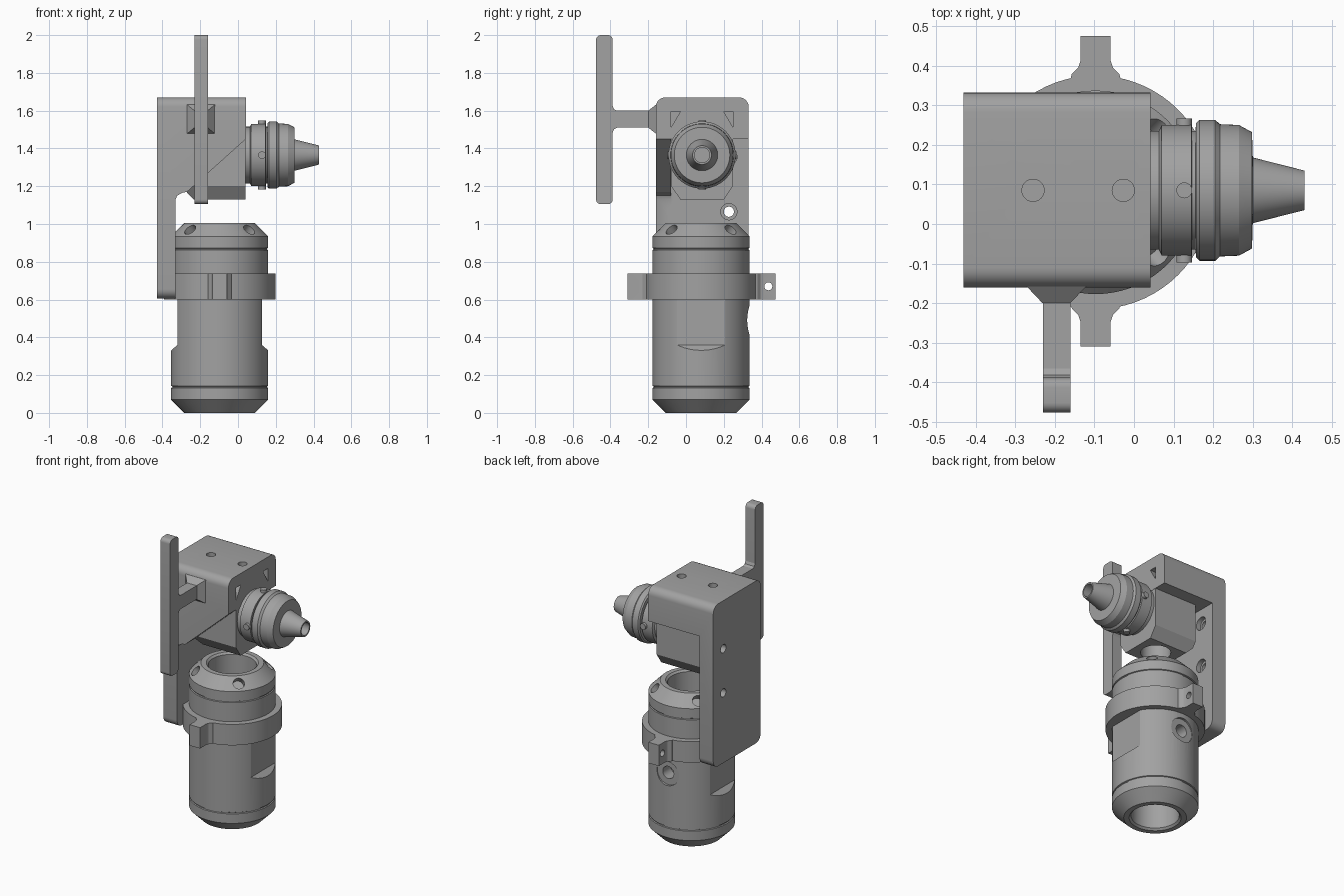
import bpy, bmesh, math
from mathutils import Vector, Matrix

cube = bpy.data.objects.get("Cube")
if cube:
    bpy.data.objects.remove(cube, do_unlink=True)

steel = bpy.data.materials.new("brushed grey metal")
steel.use_nodes = True
GREY = (0.36, 0.36, 0.36, 1)
steel.diffuse_color = GREY
steel.node_tree.nodes["Principled BSDF"].inputs["Base Color"].default_value = GREY

CX, CY = -0.097, 0.08      # axis of the upright body
SY, SZ = 0.085, 1.365      # axis of the horizontal spindle
AXES = {"x": (1, 2, 0), "y": (0, 2, 1), "z": (0, 1, 2)}


def finish(name, bm):
    bmesh.ops.recalc_face_normals(bm, faces=bm.faces)
    mesh = bpy.data.meshes.new(name)
    bm.to_mesh(mesh)
    bm.free()
    mesh.materials.append(steel)
    ob = bpy.data.objects.new(name, mesh)
    bpy.context.collection.objects.link(ob)
    return ob


def prism(name, pts, axis, lo, hi, bevel=0):
    """Extrude a 2D outline along an axis, optionally rounding its corners."""
    u, v, w = AXES[axis]

    def place(p, d):
        c = [0, 0, 0]
        c[u], c[v], c[w] = p[0], p[1], d
        return c
    bm = bmesh.new()
    face = bm.faces.new([bm.verts.new(place(p, lo)) for p in pts])
    new = bmesh.ops.extrude_face_region(bm, geom=[face])["geom"]
    shift = Vector(place((0, 0), hi - lo))
    bmesh.ops.translate(bm, vec=shift, verts=[g for g in new if isinstance(g, bmesh.types.BMVert)])
    if bevel:
        edges = [e for e in bm.edges
                 if abs(e.verts[0].co[w] - e.verts[1].co[w]) > 1e-5]
        bmesh.ops.bevel(bm, geom=edges, offset=bevel, segments=6, profile=0.5, affect="EDGES")
    return finish(name, bm)


def rect(a, b, c, d):
    return [(a, c), (b, c), (b, d), (a, d)]


def lathe(name, profile, origin, axis="z", steps=72):
    """Revolve (radius, height) points around an axis."""
    bm = bmesh.new()
    verts = [bm.verts.new((r, 0, h)) for r, h in profile]
    edges = [bm.edges.new(p) for p in zip(verts, verts[1:])]
    bmesh.ops.spin(bm, geom=verts + edges, cent=(0, 0, 0), axis=(0, 0, 1),
                   angle=math.tau, steps=steps)
    bmesh.ops.remove_doubles(bm, verts=bm.verts, dist=1e-5)
    turn = Matrix.Rotation(math.pi / 2, 4, "Y") if axis == "x" else Matrix()
    bm.transform(Matrix.Translation(origin) @ turn)
    return finish(name, bm)


def rod(name, start, end, r, segments=32):
    start, end = Vector(start), Vector(end)
    d = end - start
    bm = bmesh.new()
    bmesh.ops.create_cone(bm, cap_ends=True, segments=segments, radius1=r, radius2=r, depth=d.length)
    bm.transform(Matrix.Translation((start + end) / 2) @ d.to_track_quat("Z", "Y").to_matrix().to_4x4())
    return finish(name, bm)


def cut(ob, *cutters):
    for c in cutters:
        mod = ob.modifiers.new("cut", "BOOLEAN")
        mod.operation, mod.solver, mod.object = "DIFFERENCE", "EXACT", c
        with bpy.context.temp_override(object=ob, active_object=ob):
            bpy.ops.object.modifier_apply(modifier=mod.name)
        bpy.data.objects.remove(c, do_unlink=True)


# Upright body: chamfered, grooved and bored at both ends
half = [(0.143, 0.25), (0.143, 0.012), (0.155, 0), (0.187, 0), (0.257, 0.07),
        (0.257, 0.132), (0.251, 0.135), (0.251, 0.14), (0.257, 0.143)]
profile = [(0, 0.25)] + half + [(r, 1.005 - h) for r, h in reversed(half)] + [(0, 0.755)]
body = lathe("upright_body", profile, (CX, CY, 0))
for i in range(4):
    a = math.radians(45 + 90 * i)
    out = Vector((math.cos(a), math.sin(a), 0))
    for z, s in ((0.035, -1), (0.97, 1)):
        p = Vector((CX, CY, z)) + out * 0.222
        n = out + Vector((0, 0, s))
        cut(body, rod("cutter", p - n * 0.035, p + n * 0.1, 0.034))
# Wrench flats and the rear port
for s in (-1, 1):
    flat = [(CX + s * d, z) for d, z in ((0.223, 0.36), (0.27, 0.32), (0.4, 0.32), (0.4, 0.65), (0.223, 0.65))]
    cut(body, prism("cutter", flat, "y", -0.3, 0.5))
cut(body, rod("cutter", (CX, CY + 0.242, 0.49), (CX, 0.6, 0.49), 0.08),
    rod("cutter", (CX, CY + 0.16, 0.49), (CX, 0.6, 0.49), 0.04))

# Clamp collar with two drilled ears
lathe("clamp_collar", [(0, 0.6), (0.295, 0.6), (0.295, 0.737), (0, 0.737)], (CX, CY, 0))
for s, name in ((-1, "front_ear"), (1, "rear_ear")):
    outline = [(-0.067, 0.27), (-0.06, 0.296), (-0.044, 0.312), (-0.038, 0.33), (-0.038, 0.392)]
    outline += [(-x, y) for x, y in reversed(outline)]
    ear = prism(name, [(CX + x, CY + 0.003 + s * y) for x, y in outline], "z", 0.6, 0.737)
    y = CY + 0.003 + s * 0.353
    cut(ear, rod("cutter", (-0.3, y, 0.67), (0.1, y, 0.67), 0.021))

# Bracket: back plate, top flange and one side gusset
bracket = prism("bracket", rect(-0.16, 0.332, 0.605, 1.67), "x", -0.43, 0.042, 0.05)
cut(bracket, prism("cutter", rect(-0.33, 0.2, 0.4, 1.45), "y", -0.08, 0.6),
    prism("cutter", [(-0.33, 0.4), (-0.33, 1.13), (-0.322, 1.15), (-0.295, 1.165), (-0.27, 1.17),
                     (0.042, 1.45), (0.2, 1.45), (0.2, 0.4)], "y", -0.3, -0.07))
for y in (-0.06, 0.227):
    for z in (1.065, 1.355):
        cut(bracket, rod("cutter", (-0.5, y, z), (-0.2, y, z), 0.027),
            rod("cutter", (-0.36, y, z), (-0.2, y, z), 0.043))
for x in (-0.255, -0.027):
    cut(bracket, rod("cutter", (x, SY, 1.6), (x, SY, 1.75), 0.028))
for s in (-1, 1):
    pocket = [(SY + s * y, z) for y, z in ((0.115, 1.595), (0.165, 1.595), (0.165, 1.51))]
    cut(bracket, prism("cutter", pocket, "x", -0.03, 0.1))

# Chamfered spindle housing under the flange
octagon = [(SY - 0.163, 1.2), (SY - 0.115, 1.13), (SY + 0.115, 1.13), (SY + 0.163, 1.2),
           (SY + 0.163, 1.46), (SY - 0.163, 1.46)]
housing = prism("spindle_housing", octagon, "x", -0.27, 0.04)
cut(housing, prism("cutter", [(-0.29, 1.185), (-0.215, 1.11), (-0.29, 1.11)], "y", -0.3, 0.5),
    rod("cutter", (CX, SY, 1), (CX, SY, 1.3), 0.09),
    rod("cutter", (-0.15, 0.15, 1.35), (-0.15, 0.4, 1.35), 0.055))

# Spindle nose: stepped collars and hollow cone tip
lathe("spindle_nose", [(0, 0.03), (0.15, 0.03), (0.15, 0.063), (0.165, 0.07), (0.165, 0.145), (0.15, 0.147),
                       (0.15, 0.155), (0.17, 0.157), (0.178, 0.165), (0.178, 0.205), (0.167, 0.217),
                       (0.165, 0.265), (0.147, 0.298), (0.083, 0.3), (0.05, 0.43), (0.04, 0.43),
                       (0.04, 0.3), (0, 0.3)], (0, SY, SZ), "x")
for i in range(4):
    a = i * math.pi / 2
    d = Vector((0, math.cos(a), math.sin(a)))
    c = Vector((0.127, SY, SZ))
    rod("nose_screw", c + d * 0.14, c + d * 0.182, 0.02, 20)

# Side arm: drilled upright bar, crossbar and flared foot
bar = prism("upright_bar", rect(-0.476, -0.388, 1.105, 2.0), "x", -0.23, -0.16, 0.025)
for z, r in ((1.935, 0.02), (1.735, 0.011), (1.375, 0.011), (1.175, 0.02)):
    cut(bar, rod("cutter", (-0.3, -0.432, z), (-0.1, -0.432, z), r))
lower = [(-0.395, 1.485), (-0.388, 1.485), (-0.381, 1.502), (-0.365, 1.51), (-0.19, 1.51)]
prism("crossbar", lower + [(y, 3.11 - z) for y, z in reversed(lower)], "x", -0.23, -0.16)
bm = bmesh.new()
bmesh.ops.create_cube(bm, size=1)
for v in bm.verts:
    near = v.co.y > 0
    w, h = (0.155, 0.16) if near else (0.07, 0.09)
    v.co = (-0.196 + v.co.x * w, -0.155 if near else -0.2, 1.555 + v.co.z * h)
finish("arm_foot", bm)

# Smooth shading on the round surfaces only
for ob in bpy.context.scene.objects:
    if ob.type == "MESH":
        bpy.ops.object.select_all(action="DESELECT")
        ob.select_set(True)
        bpy.context.view_layer.objects.active = ob
        bpy.ops.object.shade_smooth_by_angle(angle=math.radians(25))
